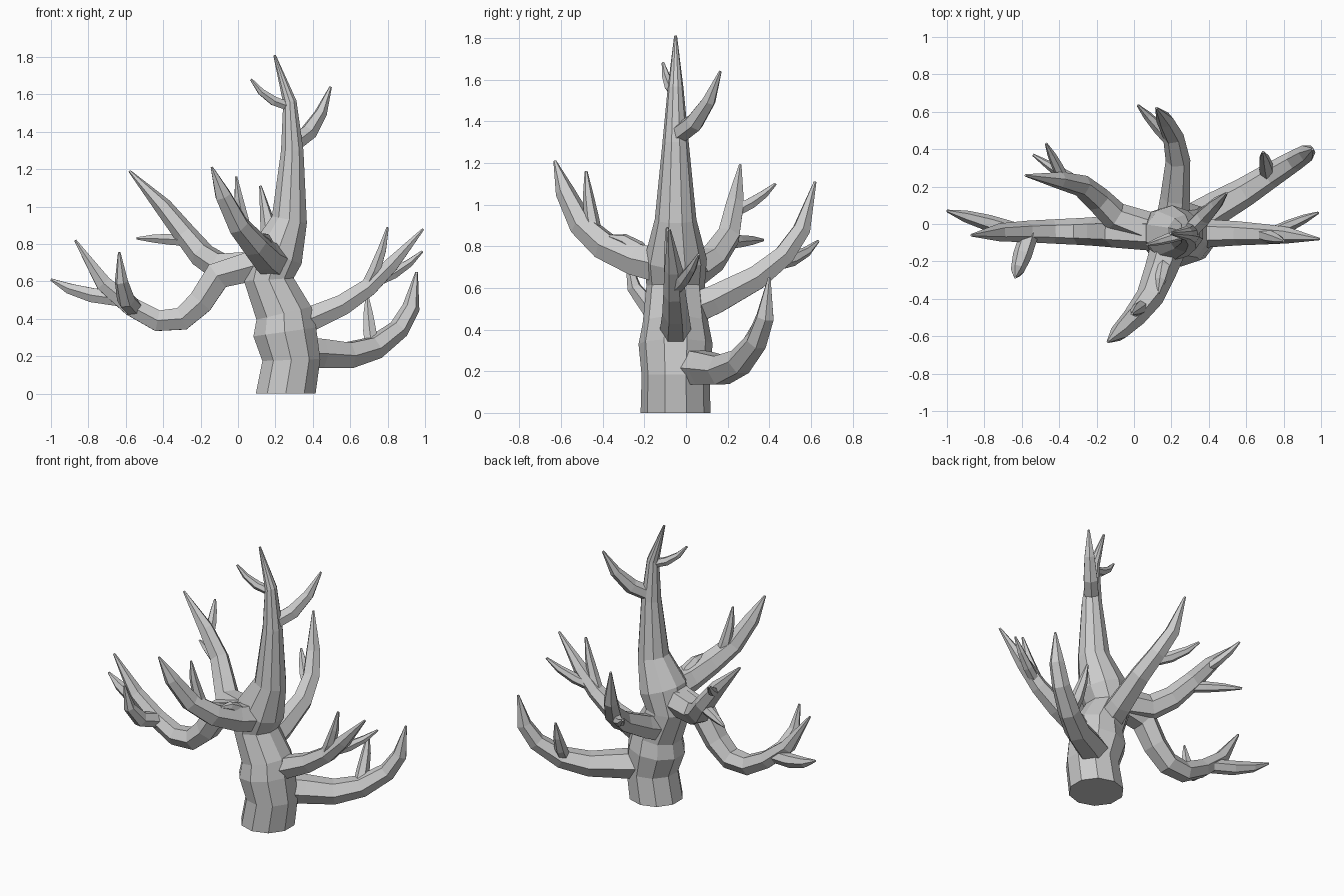
import bpy, bmesh, math
from mathutils import Vector

if "Cube" in bpy.data.objects:
    bpy.data.objects.remove(bpy.data.objects["Cube"])

TIP = 0.007  # radius of every pointed end


def tube(name, pos, radii, sides=6, start_dir=None):
    """Faceted closed tube that follows a path with one radius per point."""
    bm = bmesh.new()
    rings = []
    prev = side = None
    for i, p in enumerate(pos):
        a, b = pos[max(i - 1, 0)], pos[min(i + 1, len(pos) - 1)]
        t = ((p - a).normalized() + (b - p).normalized()).normalized()
        if i == 0 and start_dir:
            t = start_dir
        if side is None:
            ref = Vector((0, 1, 0)) if abs(t.y) < 0.8 else Vector((1, 0, 0))
            side = t.cross(ref).normalized()
        else:
            side = prev.rotation_difference(t) @ side
            side = (side - t * side.dot(t)).normalized()
        prev, up = t, t.cross(side)
        angles = [2 * math.pi * (k + 0.5) / sides for k in range(sides)]
        rings.append([bm.verts.new(p + (side * math.cos(w) + up * math.sin(w)) * radii[i])
                      for w in angles])
    for lo, hi in zip(rings, rings[1:]):
        for k in range(sides):
            n = (k + 1) % sides
            bm.faces.new((lo[k], lo[n], hi[n], hi[k]))
    bm.faces.new(rings[0][::-1])
    bm.faces.new(rings[-1])
    bmesh.ops.recalc_face_normals(bm, faces=bm.faces)
    me = bpy.data.meshes.new(name)
    bm.to_mesh(me)
    bm.free()
    ob = bpy.data.objects.new(name, me)
    bpy.context.collection.objects.link(ob)
    return ob


def merge(ob):
    """Weld a limb into the trunk's skin."""
    mod = trunk.modifiers.new(ob.name, 'BOOLEAN')
    mod.operation = 'UNION'
    mod.solver = 'EXACT'
    mod.object = ob
    bpy.context.view_layer.objects.active = trunk
    bpy.ops.object.modifier_apply(modifier=mod.name)
    bpy.data.objects.remove(ob, do_unlink=True)


def branch(name, r, *pts):
    """Main limb whose radius tapers with distance along the path."""
    pos = [Vector(p) for p in pts]
    run = [0]
    for a, b in zip(pos, pos[1:]):
        run.append(run[-1] + (b - a).length)
    radii = [r * (1 - 0.65 * d / run[-1]) for d in run]
    radii[-1] = TIP
    merge(tube(name, pos, radii))
    return pos


def twig(name, path, at, tip, r=0.034, sweep=0.65, lift=0.2):
    """Side shoot: leaves the limb outward, then curves up to its tip."""
    i = int(at)
    start, tip = path[i].lerp(path[i + 1], at - i), Vector(tip)
    d = tip - start
    bend = start + Vector((d.x * sweep, d.y * sweep, d.z * lift))
    pos = [start.lerp(bend, s).lerp(bend.lerp(tip, s), s) for s in (0, 0.35, 0.68, 1)]
    merge(tube(name, pos, [r, r, r * 0.72, TIP]))


# Trunk and leader: x, z, radius of each ring
rings = [(.255, 0, .168), (.285, .18, .163), (.25, .33, .178), (.245, .43, .158),
         (.165, .61, .14), (.205, .74, .15), (.275, .93, .10), (.29, 1.3, .063),
         (.277, 1.56, .038), (.195, 1.81, TIP)]
leader = [Vector((x, -.05, z)) for x, z, r in rings]
trunk = tube("tree", leader, [r for x, z, r in rings], 10, Vector((0, 0, 1)))
twig("leader_twig_left", leader, 7.9, (.07, -.11, 1.68), .028)
twig("leader_twig_right", leader, 7.1, (.495, .165, 1.64), .048)

# Long drooping branch on the left
p = branch("left_branch", .10, (.18, -.05, .71), (-.11, -.04, .63), (-.2, -.04, .49),
           (-.3, -.04, .4), (-.43, -.04, .39), (-.57, -.04, .465), (-.72, -.045, .59),
           (-.87, -.06, .82))
twig("left_twig_outer", p, 5.3, (-1, .07, .61), .044)
twig("left_twig_front", p, 4.9, (-.635, -.285, .755), .05, .9, .05)

# Branch rising to the back left
p = branch("back_left_branch", .09, (.06, -.02, .68), (-.1, .04, .68), (-.19, .13, .74),
           (-.28, .205, .85), (-.4, .235, 1), (-.58, .26, 1.19))
twig("back_left_twig_high", p, 3.75, (-.47, .43, 1.1), .03, .6, .4)
twig("back_left_twig_low", p, 2.7, (-.54, .37, .83), .034, .5, 1)

# Branch toward the front, with a short nub
p = branch("front_branch", .10, (.2, -.08, .7), (.145, -.24, .735), (.085, -.39, .8),
           (0, -.5, .9), (-.08, -.58, 1.06), (-.14, -.63, 1.21))
twig("front_twig", p, 2.4, (-.01, -.48, 1.16), .036, .7, .4)
twig("front_nub", p, .6, (.13, -.37, .85), .042, .4, .9)

# Branch toward the back
p = branch("back_branch", .09, (.2, -.02, .48), (.22, .14, .545), (.235, .34, .65),
           (.21, .47, .755), (.165, .555, .88), (.12, .62, 1.11))
twig("back_twig", p, 2.6, (.02, .635, .825), .034)

# Upper branch on the right
p = branch("right_branch", .082, (.28, -.05, .38), (.4, -.05, .405), (.56, -.05, .475),
           (.7, -.055, .57), (.82, -.06, .69), (.99, -.08, .88))
twig("right_twig_high", p, 2.85, (.8, -.09, .89), .036, .65, .4)
twig("right_twig_low", p, 3.2, (.985, .06, .76), .033, .6, .35)

# Lower branch toward the back right
p = branch("back_right_branch", .10, (.3, 0, .22), (.44, .085, .215), (.59, .17, .205),
           (.73, .26, .245), (.86, .34, .345), (.925, .38, .46), (.955, .4, .65))
twig("back_right_twig", p, 2.9, (.69, .385, .53), .04, .65, .4)
